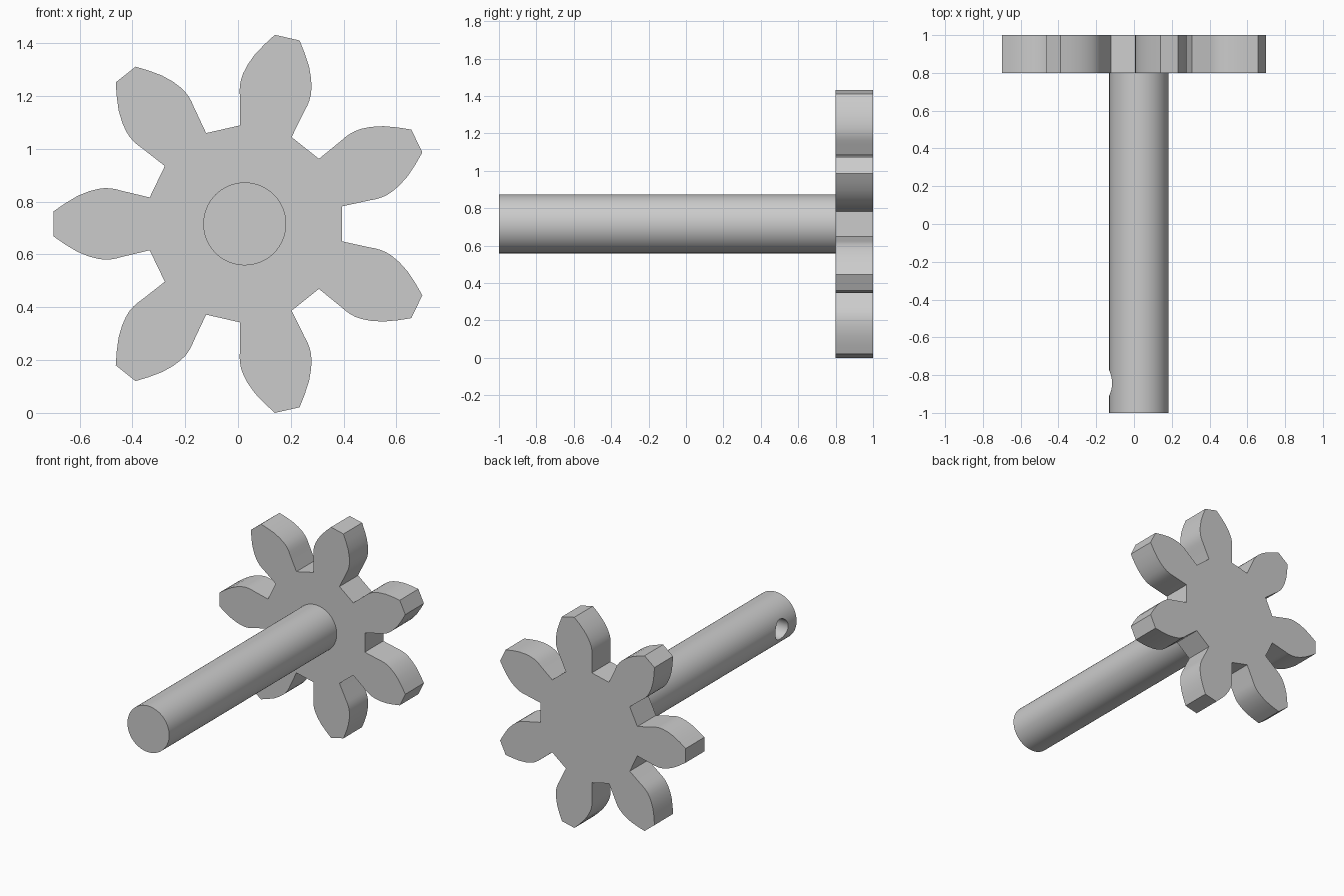
import bpy
import bmesh
from math import cos, sin, pi, radians
from mathutils import Matrix, Vector

cube = bpy.data.objects.get("Cube")
if cube:
    bpy.data.objects.remove(cube, do_unlink=True)

CX, CZ = 0.0255, 0.716      # shaft axis
TEETH = 7
GEAR_FRONT, GEAR_BACK = 0.8, 1.0
SHAFT_R, HOLE_R, HOLE_Y = 0.157, 0.068, -0.842

grey = bpy.data.materials.new("plain grey")
grey.use_nodes = True
grey.diffuse_color = (0.6, 0.6, 0.6, 1)
grey.node_tree.nodes["Principled BSDF"].inputs["Base Color"].default_value = (0.6, 0.6, 0.6, 1)


def add_object(name, bm):
    bmesh.ops.recalc_face_normals(bm, faces=bm.faces)
    mesh = bpy.data.meshes.new(name)
    bm.to_mesh(mesh)
    bm.free()
    mesh.materials.append(grey)
    obj = bpy.data.objects.new(name, mesh)
    bpy.context.collection.objects.link(obj)
    return obj


def cylinder(name, radius, start, end, sides):
    start, end = Vector(start), Vector(end)
    axis = end - start
    turn = axis.to_track_quat("Z", "Y").to_matrix().to_4x4()
    bm = bmesh.new()
    bmesh.ops.create_cone(bm, cap_ends=True, segments=sides, radius1=radius, radius2=radius,
                          depth=axis.length, matrix=Matrix.Translation((start + end) / 2) @ turn)
    return add_object(name, bm)


def smooth(obj):
    bpy.ops.object.select_all(action="DESELECT")
    obj.select_set(True)
    bpy.context.view_layer.objects.active = obj
    bpy.ops.object.shade_smooth_by_angle(angle=radians(25))


# Gear: half a tooth flank (distance outward, half width), mirrored and repeated
flank = [(0.36, 0.1), (0.465, 0.125), (0.487, 0.131), (0.508, 0.1345), (0.53, 0.1355),
         (0.555, 0.1325), (0.59, 0.1235), (0.634, 0.1055), (0.68, 0.078), (0.7235, 0.048)]
tooth = [(u, -v) for u, v in flank] + [(u, v) for u, v in reversed(flank)]
bm = bmesh.new()
outline = []
for i in range(TEETH):
    a = pi + i * 2 * pi / TEETH
    for u, v in tooth:
        outline.append(bm.verts.new((CX + u * cos(a) - v * sin(a), GEAR_FRONT,
                                     CZ + u * sin(a) + v * cos(a))))
face = bm.faces.new(outline)
extruded = bmesh.ops.extrude_face_region(bm, geom=[face], use_keep_orig=True)
bmesh.ops.translate(bm, vec=(0, GEAR_BACK - GEAR_FRONT, 0),
                    verts=[g for g in extruded["geom"] if isinstance(g, bmesh.types.BMVert)])
smooth(add_object("gear_wheel", bm))

# Shaft with a blind cross hole near its free end
shaft = cylinder("shaft", SHAFT_R, (CX, -1, CZ), (CX, GEAR_FRONT + 0.05, CZ), 96)
drill = cylinder("hole_cutter", HOLE_R, (CX - 0.3, HOLE_Y, CZ), (CX, HOLE_Y, CZ), 48)
drill.hide_render = True
cut = shaft.modifiers.new("pin_hole", "BOOLEAN")
cut.operation = "DIFFERENCE"
cut.solver = "EXACT"
cut.object = drill
bpy.context.view_layer.objects.active = shaft
bpy.ops.object.modifier_apply(modifier=cut.name)
bpy.data.objects.remove(drill, do_unlink=True)
smooth(shaft)
